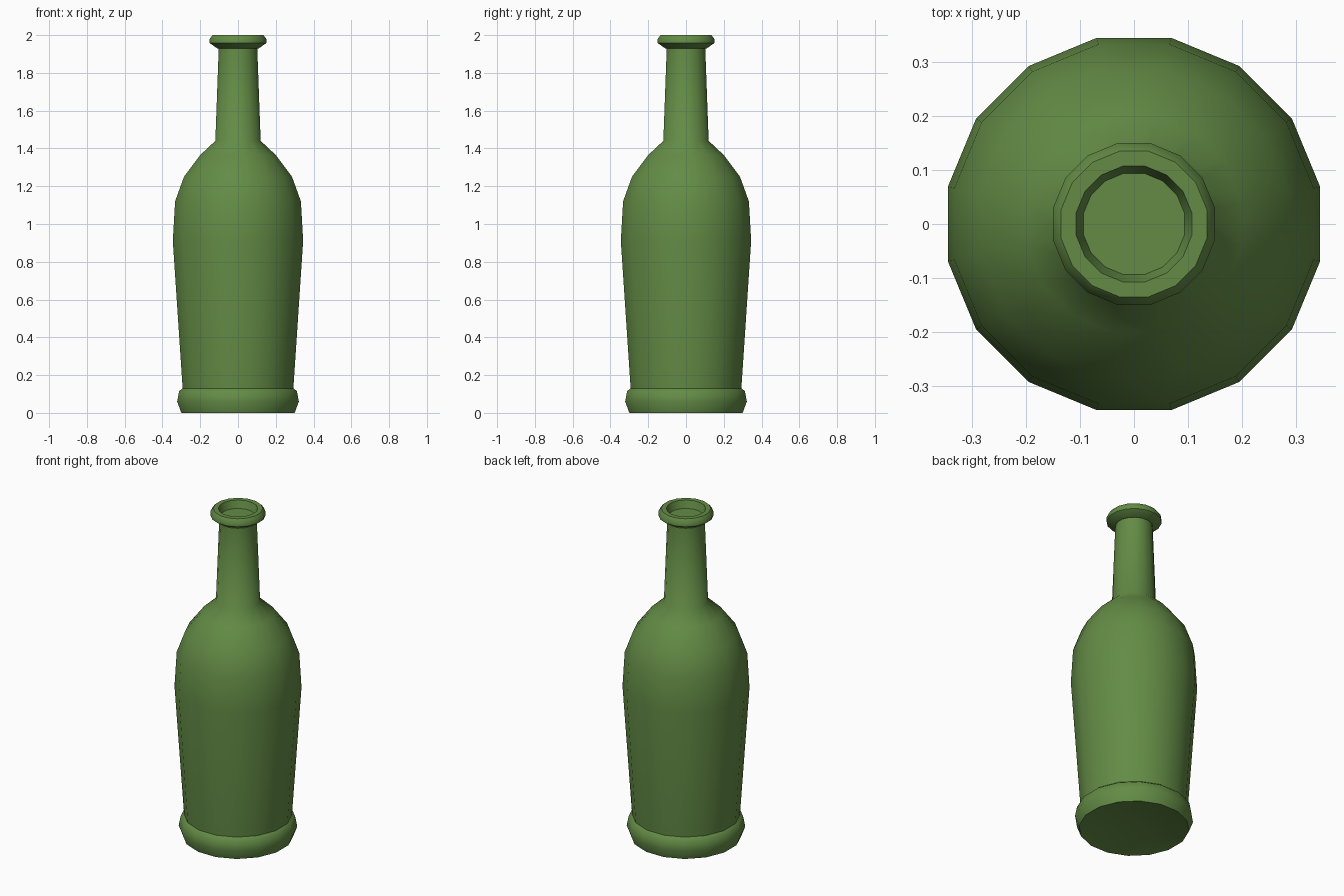
import bpy, bmesh, math

if "Cube" in bpy.data.objects:
    bpy.data.objects.remove(bpy.data.objects["Cube"])

SIDES = 16
FLAT = math.cos(math.pi / SIDES)   # measured half-widths are at corners turned half a step

green = bpy.data.materials.new("bottle green")
green.diffuse_color = (0.125, 0.26, 0.06, 1)
green.use_nodes = True
green.node_tree.nodes["Principled BSDF"].inputs["Base Color"].default_value = green.diffuse_color


def lathe(name, profile, angle=40):
    """Spin (half-width, height) points round z; a zero half-width makes a centre point."""
    bm = bmesh.new()
    rings = []
    for r, z in profile:
        if r == 0:
            rings.append([bm.verts.new((0, 0, z))] * SIDES)
            continue
        rings.append([bm.verts.new((r / FLAT * math.cos((i + .5) * math.tau / SIDES),
                                    r / FLAT * math.sin((i + .5) * math.tau / SIDES), z))
                      for i in range(SIDES)])
    for a, b in zip(rings, rings[1:]):
        for i in range(SIDES):
            j = (i + 1) % SIDES
            bm.faces.new(list(dict.fromkeys((a[i], a[j], b[j], b[i]))))
    bmesh.ops.recalc_face_normals(bm, faces=bm.faces)
    mesh = bpy.data.meshes.new(name)
    bm.to_mesh(mesh)
    bm.free()
    mesh.materials.append(green)
    obj = bpy.data.objects.new(name, mesh)
    bpy.context.collection.objects.link(obj)
    bpy.ops.object.select_all(action='DESELECT')
    obj.select_set(True)
    bpy.context.view_layer.objects.active = obj
    bpy.ops.object.shade_smooth_by_angle(angle=math.radians(angle))
    return obj


# whole glass: underside hollow, foot ring, body, shoulder, neck, lip, mouth recess
lathe("bottle", [
    (0, .035), (.17, .027), (.30, 0),
    (.322, .06), (.312, .115), (.293, .13),
    (.345, .91), (.333, 1.12), (.286, 1.25), (.20, 1.365), (.12, 1.44),
    (.102, 1.93),
    (.11, 1.93), (.15, 1.958), (.15, 1.98), (.135, 2.0), (.107, 2.0),
    (.094, 1.955), (0, 1.955),
], 50)
